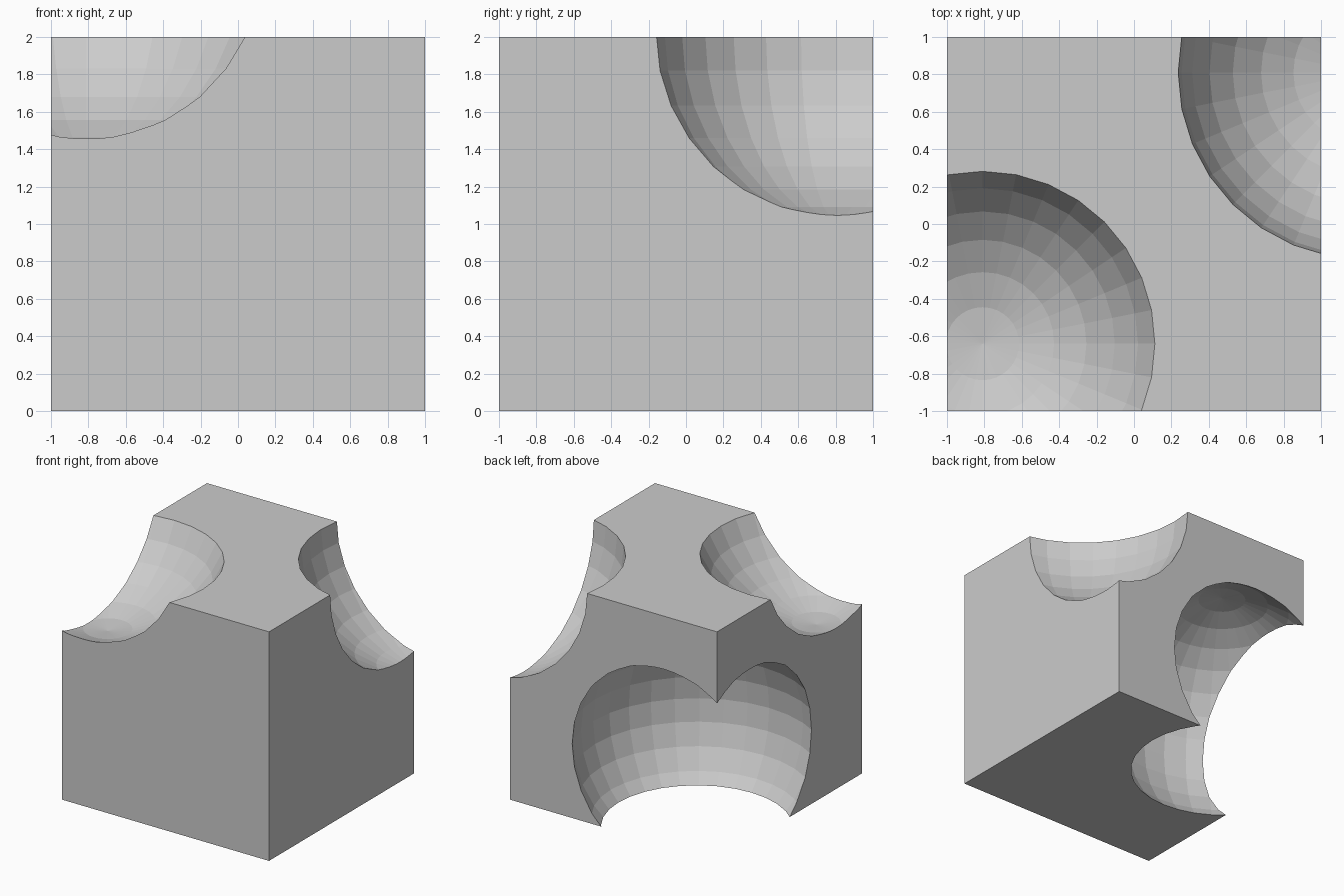
import bpy

if "Cube" in bpy.data.objects:
    bpy.data.objects.remove(bpy.data.objects["Cube"])

# Block standing on the ground plane
bpy.ops.mesh.primitive_cube_add(size=2, location=(0, 0, 1))
block = bpy.context.object
block.name = "scooped_block"

# Unit spheres that scoop out three opposite corners
SCOOPS = {
    "front_left_top_scoop": (-0.81, -0.64, 2.387),
    "back_right_top_scoop": (1.235, 0.81, 2.015),
    "back_left_bottom_scoop": (-0.49, 0.553, 0.647),
}


def scoop(target, name, centre):
    """Subtract a faceted unit sphere from the target."""
    bpy.ops.mesh.primitive_uv_sphere_add(segments=32, ring_count=16,
                                         radius=1, location=centre)
    cutter = bpy.context.object
    cutter.name = name
    cutter.hide_render = True
    mod = target.modifiers.new(name, 'BOOLEAN')
    mod.operation = 'DIFFERENCE'
    mod.solver = 'EXACT'
    mod.object = cutter
    bpy.context.view_layer.objects.active = target
    bpy.ops.object.modifier_apply(modifier=mod.name)
    bpy.data.objects.remove(cutter, do_unlink=True)


for name, centre in SCOOPS.items():
    scoop(block, name, centre)
